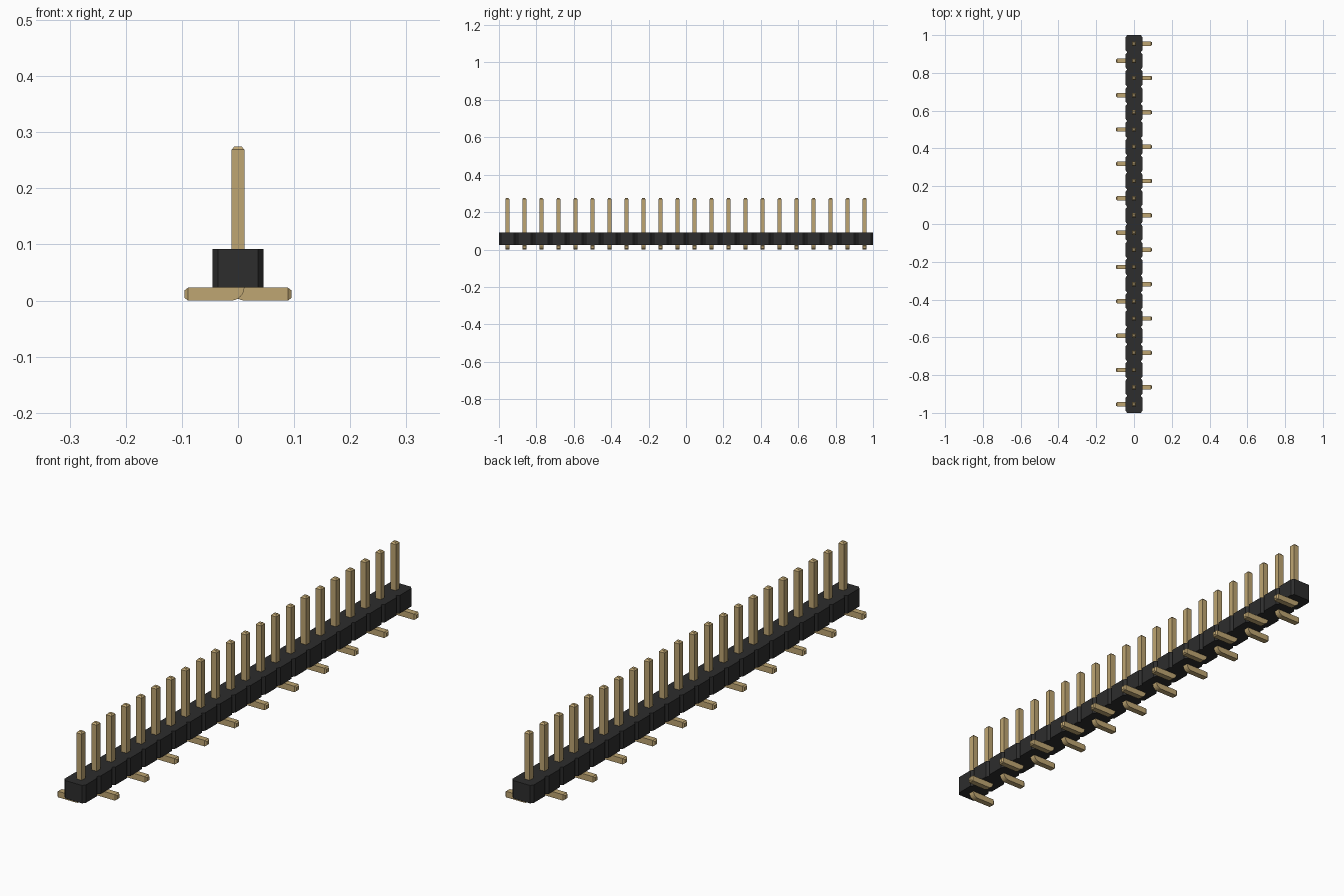
import bpy, bmesh, math
from mathutils import Vector

if "Cube" in bpy.data.objects:
    bpy.data.objects.remove(bpy.data.objects["Cube"], do_unlink=True)

COUNT = 22
PITCH = 2 / COUNT
HALF = 0.0115            # half the pin thickness
INNER = 0.001            # inside bend radius
BODY_BOTTOM, BODY_TOP = 0.023, 0.092


def material(name, colour):
    m = bpy.data.materials.new(name)
    m.use_nodes = True
    m.diffuse_color = colour
    bsdf = m.node_tree.nodes["Principled BSDF"]
    bsdf.inputs["Base Color"].default_value = colour
    return m


def finish_mesh(bm, name, mat):
    bmesh.ops.recalc_face_normals(bm, faces=bm.faces)
    mesh = bpy.data.meshes.new(name)
    bm.to_mesh(mesh)
    bm.free()
    mesh.materials.append(mat)
    return mesh


def add_object(name, mesh, y=0):
    ob = bpy.data.objects.new(name, mesh)
    ob.location.y = y
    bpy.context.collection.objects.link(ob)
    return ob


black = material("black plastic", (0.026, 0.026, 0.026, 1))
gold = material("gold metal", (0.52, 0.38, 0.17, 1))


# Housing: a notched outline, one chamfered block per pin
def housing_mesh():
    half_x, cut_x, cut_y = 0.045, 0.009, 0.011
    side = []
    for i in range(COUNT):
        y = -1 + i * PITCH
        side += [(half_x - cut_x, y), (half_x, y + cut_y),
                 (half_x, y + PITCH - cut_y)]
    side.append((half_x - cut_x, 1))
    outline = side + [(-x, y) for x, y in reversed(side)]
    bm = bmesh.new()
    base = bm.faces.new([bm.verts.new((x, y, BODY_BOTTOM)) for x, y in outline])
    top = bmesh.ops.extrude_face_region(bm, geom=[base])["geom"]
    moved = [v for v in top if isinstance(v, bmesh.types.BMVert)]
    bmesh.ops.translate(bm, verts=moved, vec=(0, 0, BODY_TOP - BODY_BOTTOM))
    # restore the underside if the extrusion consumed it
    if not any(all(abs(v.co.z - BODY_BOTTOM) < 1e-5 for v in f.verts) for f in bm.faces):
        bmesh.ops.holes_fill(bm, edges=[e for e in bm.edges if e.is_boundary], sides=0)
    return finish_mesh(bm, "housing", black)


# Pin: square section swept down, round the bend and out along the foot
def pin_mesh(name, s):
    down, across = Vector((0, 0, -1)), Vector((-s, 0, 0))
    sections = [(Vector((0, 0, 0.275)), across, 0.006),
                (Vector((0, 0, 0.269)), across, HALF)]
    centre = Vector((s * (HALF + INNER), 0, 2 * HALF + INNER))
    steps = 6
    for k in range(steps + 1):
        a = math.pi / 2 * k / steps
        u = across * math.cos(a) + down * math.sin(a)
        sections.append((centre + u * (INNER + HALF), u, HALF))
    sections += [(Vector((s * 0.089, 0, HALF)), down, HALF),
                 (Vector((s * 0.095, 0, HALF)), down, 0.007)]
    bm = bmesh.new()
    side = Vector((0, 1, 0))
    rings = [[bm.verts.new(p + (u * a + side * b) * h)
              for a, b in ((1, 1), (1, -1), (-1, -1), (-1, 1))]
             for p, u, h in sections]
    for r, q in zip(rings, rings[1:]):
        for j in range(4):
            n = (j + 1) % 4
            bm.faces.new((r[j], r[n], q[n], q[j]))
    bm.faces.new(rings[0])
    bm.faces.new(rings[-1])
    return finish_mesh(bm, name, gold)


add_object("housing", housing_mesh())
right_pin = pin_mesh("right_pin", -1)
left_pin = pin_mesh("left_pin", 1)

# Feet alternate sides along the row
for i in range(COUNT):
    name, mesh = ("left_pin", left_pin) if i % 2 else ("right_pin", right_pin)
    add_object(f"{name}_{i + 1}", mesh, -1 + (i + 0.5) * PITCH)
